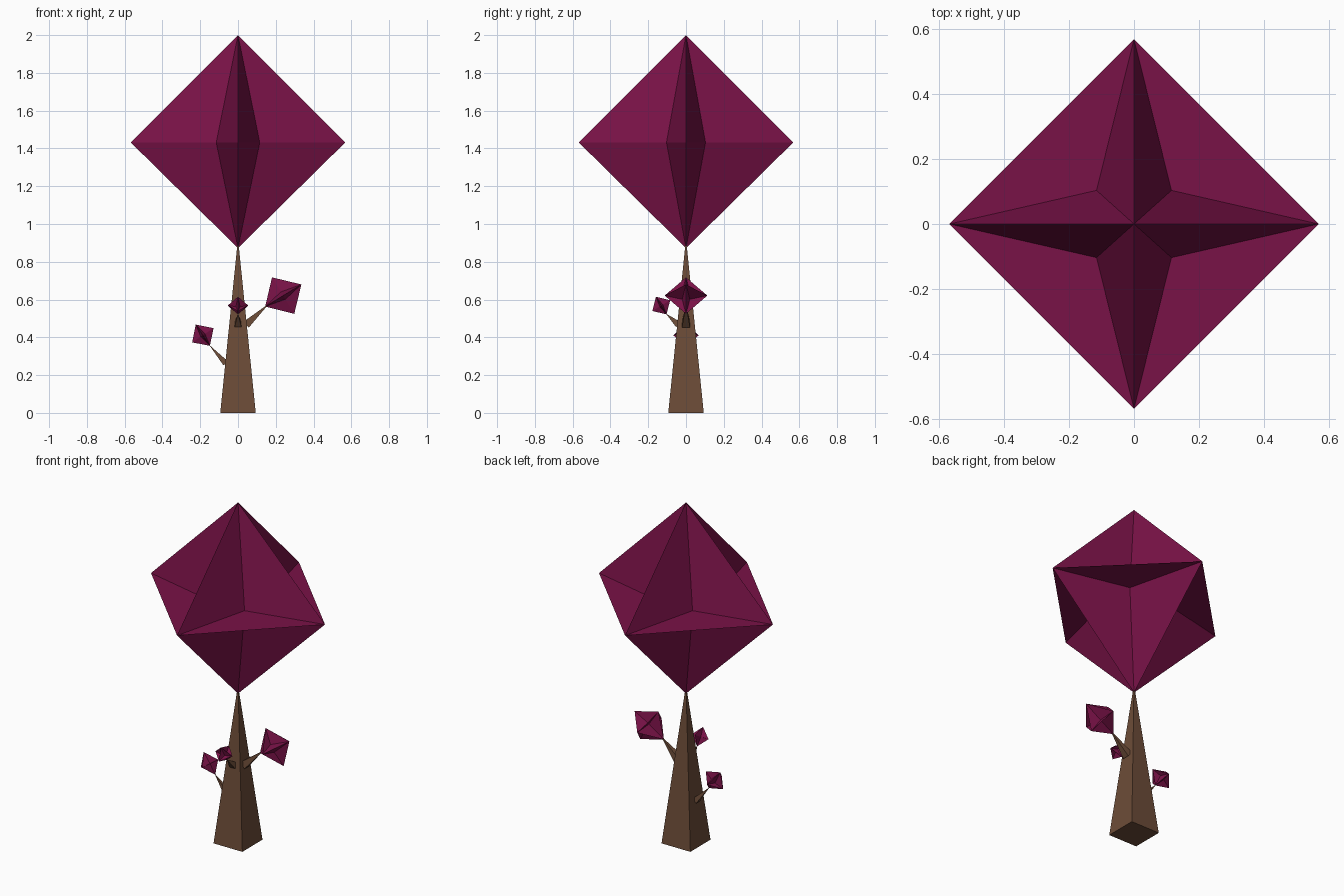
import bpy, bmesh
from math import radians, sqrt, pi
from mathutils import Vector, Matrix

if "Cube" in bpy.data.objects:
    bpy.data.objects.remove(bpy.data.objects["Cube"])


def material(name, color):
    m = bpy.data.materials.new(name)
    m.diffuse_color = (*color, 1)
    m.use_nodes = True
    m.node_tree.nodes["Principled BSDF"].inputs["Base Color"].default_value = m.diffuse_color
    return m


LEAF = material("plum_leaf", (0.19, 0.006, 0.063))
BARK = material("bark", (0.15, 0.072, 0.039))


def make_object(name, bm, mat):
    me = bpy.data.meshes.new(name)
    bm.to_mesh(me)
    bm.free()
    me.materials.append(mat)
    ob = bpy.data.objects.new(name, me)
    bpy.context.collection.objects.link(ob)
    return ob


# Foliage: four-pointed star bipyramid with flat webs between the points
def crown(name, center, size, rotation=Matrix()):
    bm = bmesh.new()
    ix, iy = 0.203, 0.182
    ring = [bm.verts.new(p) for p in (
        (1, 0, 0), (ix, iy, 0), (0, 1, 0), (-ix, iy, 0),
        (-1, 0, 0), (-ix, -iy, 0), (0, -1, 0), (ix, -iy, 0))]
    top = bm.verts.new((0, 0, 1))
    bottom = bm.verts.new((0, 0, -0.985))
    for i in range(8):
        a, b = ring[i], ring[(i + 1) % 8]
        bm.faces.new((a, b, top))
        bm.faces.new((b, a, bottom))
    for i in range(0, 8, 2):
        bm.faces.new((ring[i], ring[(i + 2) % 8], ring[i + 1]))
    bm.transform(Matrix.Translation(center) @ rotation @ Matrix.Scale(size, 4))
    return make_object(name, bm, LEAF)


# Wood: square-based spike from a start point to an end point
def spike(name, start, end, half_width):
    start, end = Vector(start), Vector(end)
    axis = end - start
    bm = bmesh.new()
    bmesh.ops.create_cone(bm, cap_ends=True, segments=4, radius1=half_width * sqrt(2),
                          radius2=half_width * 0.06, depth=axis.length,
                          matrix=Matrix.Rotation(pi / 4, 4, 'Z'))
    turn = Vector((0, 0, 1)).rotation_difference(axis).to_matrix().to_4x4()
    bm.transform(Matrix.Translation((start + end) / 2) @ turn)
    return make_object(name, bm, BARK)


# Main tree
spike("trunk", (0, 0, 0), (0, 0, 0.885), 0.094)
crown("main_crown", (0, 0, 1.432), 0.568)

# Small side branches: base, tip, half width, crown centre, size, tilt, axis
branches = {
    "right": ((0.043, 0, 0.467), (0.16, 0, 0.575), 0.021, (0.239, 0, 0.621), 0.113, 58.6, 'Y'),
    "left": ((-0.065, 0, 0.262), (-0.15, 0, 0.357), 0.016, (-0.186, 0, 0.411), 0.068, -33.7, 'Y'),
    "front": ((0, -0.04, 0.467), (0, -0.103, 0.523), 0.018, (0, -0.131, 0.568), 0.055, 31, 'X'),
}
for side, (base, tip, width, center, size, tilt, axis) in branches.items():
    spike(side + "_branch", base, tip, width)
    crown(side + "_crown", center, size, Matrix.Rotation(radians(tilt), 4, axis))
